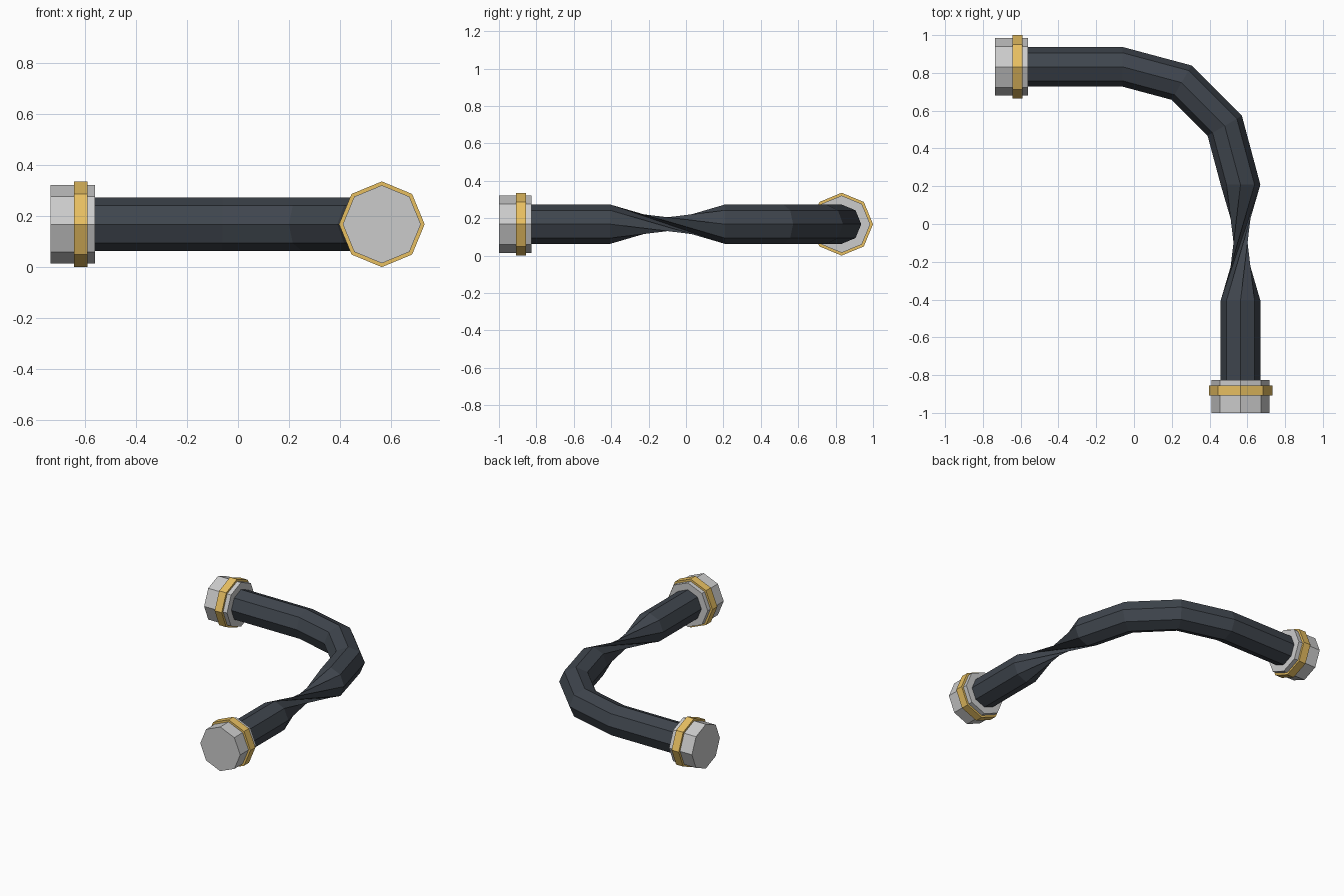
import bpy, bmesh
from math import sin, cos, pi, radians
from mathutils import Vector, Matrix

if "Cube" in bpy.data.objects:
    bpy.data.objects.remove(bpy.data.objects["Cube"])

Z = 0.168       # height of the hose axis
SIDES = 8
UP = Vector((0, 0, 1))


def material(name, color):
    m = bpy.data.materials.new(name)
    m.diffuse_color = (*color, 1)
    m.use_nodes = True
    m.node_tree.nodes["Principled BSDF"].inputs["Base Color"].default_value = m.diffuse_color
    return m


def add_object(name, bm, mat=None):
    mesh = bpy.data.meshes.new(name)
    bm.to_mesh(mesh)
    bm.free()
    ob = bpy.data.objects.new(name, mesh)
    bpy.context.collection.objects.link(ob)
    if mat:
        mesh.materials.append(mat)
    return ob


def disc(name, center, axis, radius, depth, mat=None):
    """Octagonal prism along X or Y with corners on the main axes."""
    rot = Matrix.Rotation(pi / 2, 4, 'Y' if axis == 'X' else 'X')
    bm = bmesh.new()
    bmesh.ops.create_cone(bm, cap_ends=True, segments=SIDES, radius1=radius,
                          radius2=radius, depth=depth)
    # put a corner, not a flat, on the local x axis
    v = bm.verts[:][0].co
    off = (Vector((v.x, v.y)).angle_signed(Vector((1, 0)))) % (pi / 4)
    bmesh.ops.transform(bm, verts=bm.verts, matrix=Matrix.Translation(center) @ rot
                        @ Matrix.Rotation(off if off > 0.01 and off < pi / 4 - 0.01 else 0, 4, 'Z'))
    return add_object(name, bm, mat)


rubber = material("dark_rubber", (0.05, 0.06, 0.075))
brass = material("brass", (0.80, 0.52, 0.12))

# Hose path: straight run, quarter bend, twisted section, straight run
bend, R = Vector((-0.06, 0.208, Z)), 0.624
path = [(Vector((-0.62, 0.832, Z)), 90)]
path += [(bend + R * Vector((cos(radians(a)), sin(radians(a)), 0)), a) for a in (90, 60, 30, 0)]
path += [(Vector((0.564, y, Z)), 0) for y in (-0.405, -0.88)]
TWISTED = 4     # segment that is pinched by a half turn

bm = bmesh.new()
rings = []
for p, a in path:
    n = Vector((cos(radians(a)), sin(radians(a)), 0))
    rings.append([bm.verts.new(p + 0.105 * (n * cos(k * 2 * pi / SIDES) + UP * sin(k * 2 * pi / SIDES)))
                  for k in range(SIDES)])
for i, (a, b) in enumerate(zip(rings, rings[1:])):
    for j in range(SIDES):
        k = (j + 1) % SIDES
        if i == TWISTED:
            p, q = b[(j + 3) % SIDES], b[(j + 4) % SIDES]
            bm.faces.new((a[j], a[k], q))
            bm.faces.new((a[j], q, p))
        else:
            bm.faces.new((a[j], a[k], b[k], b[j]))
bm.faces.new(rings[0][::-1])
bm.faces.new(rings[-1])
add_object("hose", bm, rubber)

# End couplings, each with a brass band
disc("coupling_left", Vector((-0.6475, 0.832, Z)), 'X', 0.153, 0.175)
disc("band_left", Vector((-0.617, 0.832, Z)), 'X', 0.168, 0.054, brass)
disc("coupling_front", Vector((0.564, -0.9125, Z)), 'Y', 0.153, 0.175)
disc("band_front", Vector((0.564, -0.882, Z)), 'Y', 0.168, 0.054, brass)
